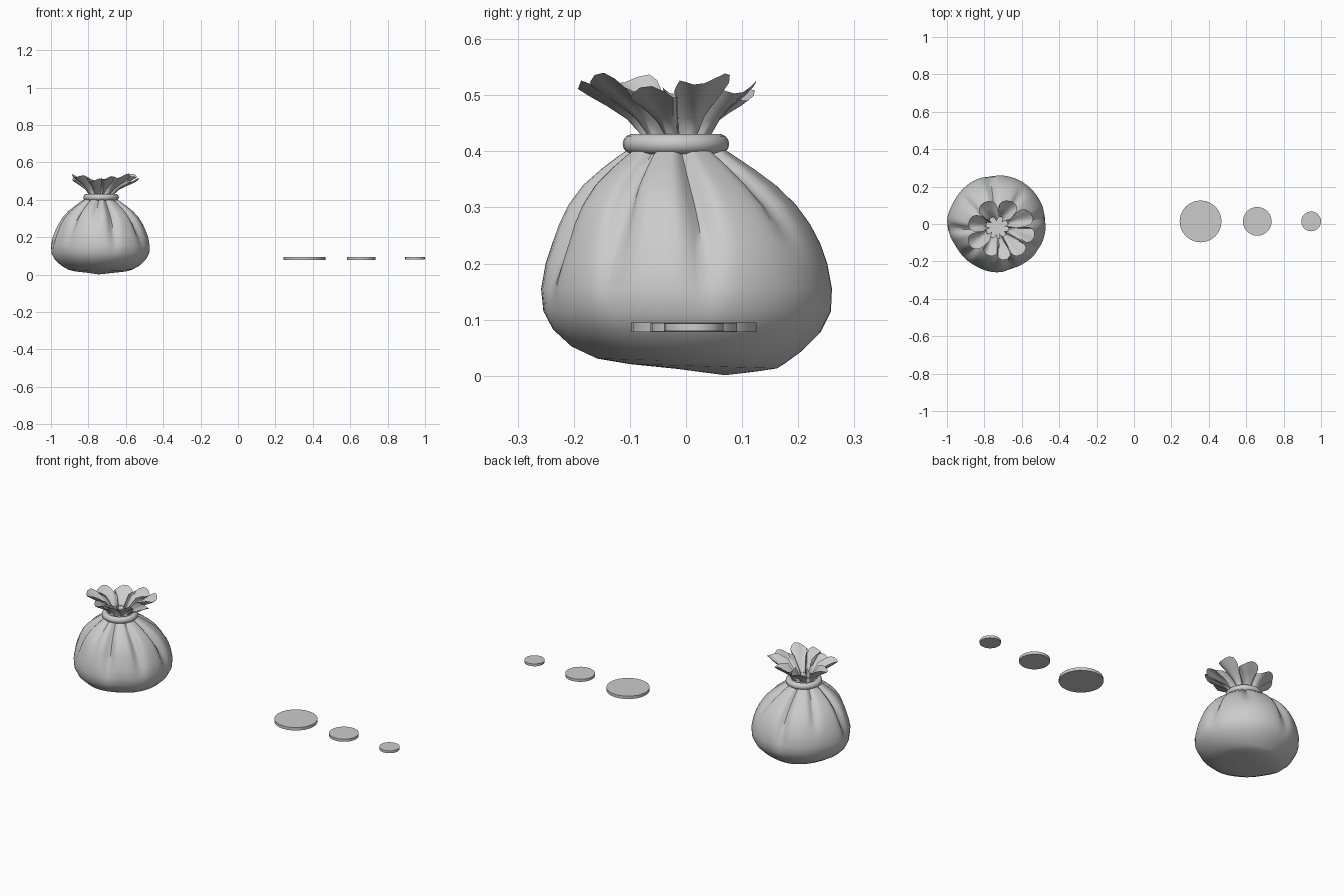
import bpy, bmesh, math
from mathutils import Vector

if "Cube" in bpy.data.objects:
    bpy.data.objects.remove(bpy.data.objects["Cube"])

CX = -0.735          # sack centre in x
SEG = 96
PLEATS = [8, 52, 98, 142, 186, 226, 262, 288, 328]    # crease angles in degrees
DEPTH = [1, .8, 1, .8, 1, 1, .8, 1, 1]
FADE = [.12, .24, .1, .22, .12, .17, .26, .12, .14]   # height where each crease dies out
REACH = [.5, .1, .5, .3, .8, -.3, .2, .3, .3]         # how far each mouth lobe spreads
RISE = [.9, .4, -.1, .3, .9, .1, .5, .9, .1]          # how high each mouth lobe stands
BODY = [1.01, 1.01, 1.01, 1.0, 1.0, .99, 1.02, .95, .96, .99, .98, 1.01]  # uneven girth


def ang_diff(a, b):
    return (a - b + 180) % 360 - 180


def girth(a):
    n = len(BODY)
    t = a / 360 * n
    i, f = int(t), t - int(t)
    f = f * f * (3 - 2 * f)
    return BODY[i % n] * (1 - f) + BODY[(i + 1) % n] * f


def groove(a, width, z):
    best = 0
    for p, d, fade in zip(PLEATS, DEPTH, FADE):
        k = max(0, min(1, (z - fade) / (.36 - fade)))
        best = max(best, k * d * math.exp(-(ang_diff(a, p) / width) ** 2))
    return best


def lobe(a):
    # lobe index and position 0..1 between neighbouring creases
    n = len(PLEATS)
    for i in range(n):
        lo, hi = PLEATS[i], PLEATS[(i + 1) % n]
        t = ((a - lo) % 360) / ((hi - lo) % 360)
        if t < 1:
            return i, t
    return 0, 0


def finish(bm, name, angle):
    bmesh.ops.recalc_face_normals(bm, faces=bm.faces)
    mesh = bpy.data.meshes.new(name)
    bm.to_mesh(mesh)
    bm.free()
    ob = bpy.data.objects.new(name, mesh)
    bpy.context.collection.objects.link(ob)
    bpy.context.view_layer.objects.active = ob
    ob.select_set(True)
    bpy.ops.object.shade_smooth_by_angle(angle=math.radians(angle))
    ob.select_set(False)
    return ob


# Cloth sack: sagging body, pleated shoulder, pinched neck
body_rings = [  # z, radius, y shift
    (.010, .07, .055), (.017, .13, .03), (.026, .165, .008),
    (.048, .203, 0), (.08, .236, 0), (.115, .254, .001),
    (.155, .257, 0), (.20, .249, 0), (.235, .237, 0),
    (.27, .222, -.003), (.305, .201, -.007), (.34, .170, -.012),
    (.37, .133, -.015), (.392, .102, -.017), (.412, .072, -.017),
]
bm = bmesh.new()
rings = []
for z, r, sy in body_rings:
    ring = []
    for i in range(SEG):
        a = 360 * i / SEG
        t = math.radians(a)
        blend = max(0, min(1, (.4 - z) / .2))
        rr = r * (1 + (girth(a) - 1) * blend)
        rr *= 1.015 - .22 * groove(a, 6, z)
        tilt = -.007 * math.sin(t) * max(0, 1 - z / .12) * r / .2
        ring.append(bm.verts.new((CX + rr * math.cos(t), sy + rr * math.sin(t),
                                  max(.004, z + tilt))))
    rings.append(ring)

# Ruffled mouth: lobes fan out between creases that stay near the centre
for s, r, z, sx, sy in [(0, .064, .43, .004, -.017), (.3, .085, .455, .01, -.02),
                        (.6, .115, .476, .016, -.024), (.85, .143, .493, .022, -.028),
                        (1, .158, .504, .026, -.031)]:
    ring = []
    for i in range(SEG):
        a = 360 * i / SEG
        k, u = lobe(a)
        hump = math.sin(math.pi * u) ** .7
        inner = .03 + .03 * s
        rr = inner + (r * (1 + .14 * REACH[k] * s) - inner) * hump
        t = math.radians(a - s * 7 * math.sin(2 * math.pi * u))
        zz = z + s * (.03 * RISE[k] * hump + .010 * math.sin(4 * math.pi * u + k)
                      - .008 * (1 - hump))
        ring.append(bm.verts.new((CX + sx + rr * 1.1 * math.cos(t),
                                  sy + rr * math.sin(t), zz)))
    rings.append(ring)

for r0, r1 in zip(rings, rings[1:]):
    for i in range(SEG):
        j = (i + 1) % SEG
        bm.faces.new((r0[i], r0[j], r1[j], r1[i]))
base = bm.verts.new((CX - .01, .07, 0.001))
for i in range(SEG):
    bm.faces.new((base, rings[0][(i + 1) % SEG], rings[0][i]))
finish(bm, "sack", 50)

# Cord around the neck
bpy.ops.mesh.primitive_torus_add(major_segments=28, minor_segments=14,
                                 major_radius=.077, minor_radius=.018,
                                 location=(CX + .003, -.018, .413))
bpy.context.object.name = "tie_cord"
bpy.ops.object.shade_smooth()
bpy.context.object.select_set(False)

# Three coins of decreasing size
for name, x, r in [("large_coin", .356, .112), ("medium_coin", .659, .077),
                   ("small_coin", .947, .053)]:
    bm = bmesh.new()
    bmesh.ops.create_cone(bm, cap_ends=True, segments=24, radius1=r, radius2=r,
                          depth=.011 + r * .05)
    bmesh.ops.translate(bm, verts=bm.verts, vec=Vector((x, .014, .0865)))
    finish(bm, name, 30)
